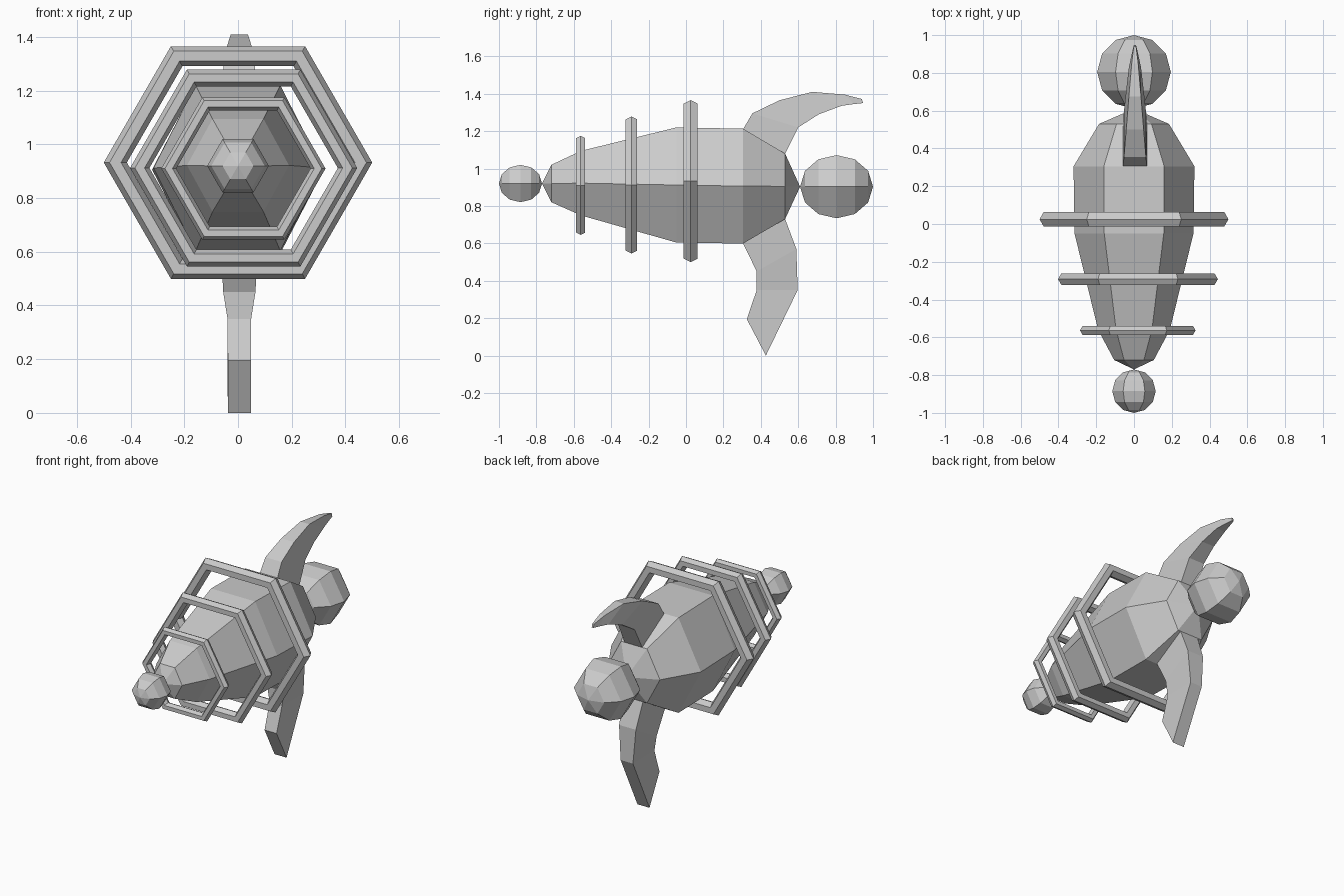
import bpy, bmesh
from math import sin, cos, pi

if "Cube" in bpy.data.objects:
    bpy.data.objects.remove(bpy.data.objects["Cube"])


def finish(name, bm):
    bmesh.ops.remove_doubles(bm, verts=bm.verts, dist=0.0005)
    bmesh.ops.recalc_face_normals(bm, faces=bm.faces)
    me = bpy.data.meshes.new(name)
    bm.to_mesh(me)
    bm.free()
    ob = bpy.data.objects.new(name, me)
    bpy.context.collection.objects.link(ob)
    return ob


def skin(bm, loops, closed=False):
    """Bridge successive vertex loops, capping the ends unless closed."""
    n = len(loops[0])
    rows = [[bm.verts.new(p) for p in loop] for loop in loops]
    pairs = list(zip(rows, rows[1:] + rows[:1])) if closed else list(zip(rows, rows[1:]))
    for a, b in pairs:
        for i in range(n):
            j = (i + 1) % n
            bm.faces.new((a[i], a[j], b[j], b[i]))
    if not closed:
        bm.faces.new(rows[0])
        bm.faces.new(rows[-1])


def hexagon(y, rx, rz, x=0.0, z=0.91):
    return [(x + rx * cos(i * pi / 3), y, z + rz * sin(i * pi / 3)) for i in range(6)]


def ball(name, y, z, r):
    bm = bmesh.new()
    loops = []
    for k in range(7):
        a = pi * k / 6
        s = max(r * sin(a), 0.00005)
        loops.append(hexagon(y - r * cos(a), s, s, z=z))
    skin(bm, loops)
    return finish(name, bm)


def ring(name, x, y, z, outer, minor):
    bm = bmesh.new()
    loops = []
    for k in range(6):
        a = k * pi / 3
        r = outer - minor + minor * cos(a)
        loops.append(hexagon(y + minor * sin(a), r, r, x, z))
    skin(bm, loops, closed=True)
    return finish(name, bm)


def blade(name, stations, cx=0.005):
    """Loft of rectangles: front y,z / back y,z / half width."""
    bm = bmesh.new()
    skin(bm, [[(cx - w, y1, z1), (cx + w, y1, z1), (cx + w, y2, z2), (cx - w, y2, z2)]
              for y1, z1, y2, z2, w in stations])
    return finish(name, bm)


# Body: six-sided lathe, slightly taller than regular (y, half width, half height, centre z)
c = 2 / 3 ** 0.5
body = [(-0.77, 0.00005, 0.00005, 0.92), (-0.72, 0.105, 0.10, 0.92),
        (-0.56, 0.19, 0.173, 0.922), (-0.05, 0.315, 0.308, 0.912),
        (0.305, 0.32, 0.307, 0.906), (0.53, 0.185, 0.175, 0.905),
        (0.61, 0.00005, 0.00005, 0.903)]
bm = bmesh.new()
skin(bm, [hexagon(y, rx, rz * c, z=z) for y, rx, rz, z in body])
finish("body", bm)

# Balls at muzzle and rear
ball("muzzle_ball", -0.885, 0.92, 0.115)
ball("rear_ball", 0.805, 0.903, 0.195)

# Floating rings
ring("ring_small", 0.02, -0.563, 0.91, 0.306, 0.028)
ring("ring_medium", 0.021, -0.292, 0.912, 0.423, 0.036)
ring("ring_large", 0.0, 0.025, 0.9325, 0.5, 0.043)

# Top fin
blade("top_fin", [(0.31, 1.12, 0.50, 1.02, 0.065), (0.305, 1.21, 0.53, 1.08, 0.063),
                  (0.355, 1.295, 0.60, 1.22, 0.058), (0.50, 1.365, 0.71, 1.29, 0.046),
                  (0.675, 1.41, 0.83, 1.335, 0.032), (0.85, 1.395, 0.90, 1.345, 0.017),
                  (0.94, 1.372, 0.947, 1.35, 0.006)])

# Handle
blade("handle", [(0.34, 0.72, 0.48, 0.82, 0.07), (0.305, 0.60, 0.53, 0.73, 0.068),
                 (0.378, 0.45, 0.59, 0.57, 0.060), (0.378, 0.35, 0.597, 0.35, 0.044),
                 (0.325, 0.195, 0.427, 0.0, 0.043)])
